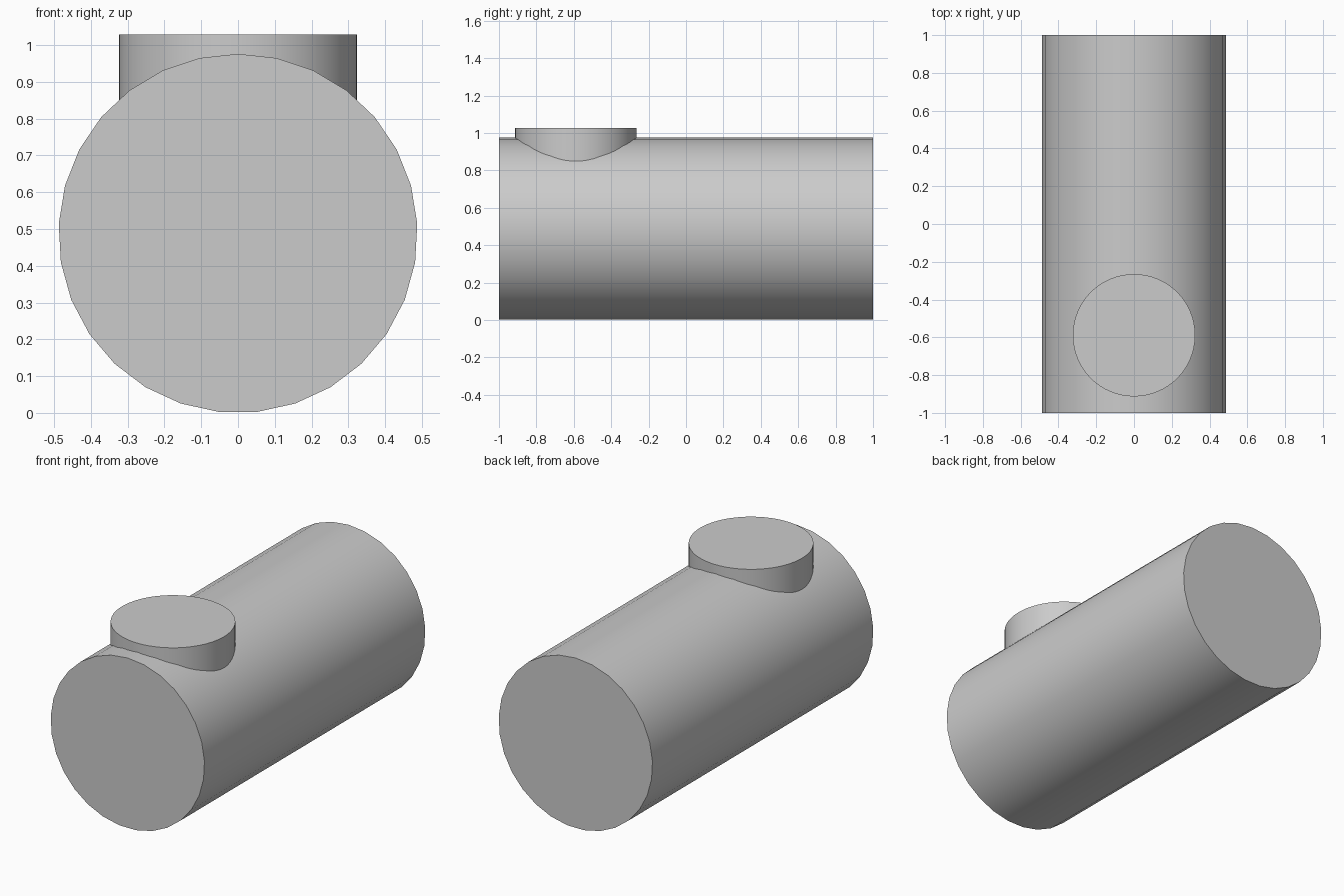
import bpy
import math

cube = bpy.data.objects.get("Cube")
if cube:
    bpy.data.objects.remove(cube, do_unlink=True)

# Single neutral grey
GREY = (0.6, 0.6, 0.6, 1.0)
grey = bpy.data.materials.new("plain grey")
grey.use_nodes = True
grey.diffuse_color = GREY
grey.node_tree.nodes["Principled BSDF"].inputs["Base Color"].default_value = GREY


def cylinder(name, sides, radius, depth, location, rotation=(0, 0, 0)):
    bpy.ops.mesh.primitive_cylinder_add(vertices=sides, radius=radius, depth=depth,
                                        location=location, rotation=rotation)
    obj = bpy.context.object
    obj.name = name
    obj.data.materials.append(grey)
    bpy.ops.object.transform_apply(location=False, rotation=True, scale=True)
    bpy.ops.object.shade_smooth_by_angle(angle=math.radians(30))
    return obj


# Main barrel lies along y, with one corner of its odd-sided rim pointing down
BODY_R = 0.488
cylinder("barrel", 29, BODY_R, 2.0, (0, 0, BODY_R), (math.pi / 2, 0, 0))

# Round port rising out of the top near the front
PORT_TOP, PORT_BASE = 1.028, 0.75
cylinder("top_port", 64, 0.324, PORT_TOP - PORT_BASE,
         (0, -0.589, (PORT_TOP + PORT_BASE) / 2))
